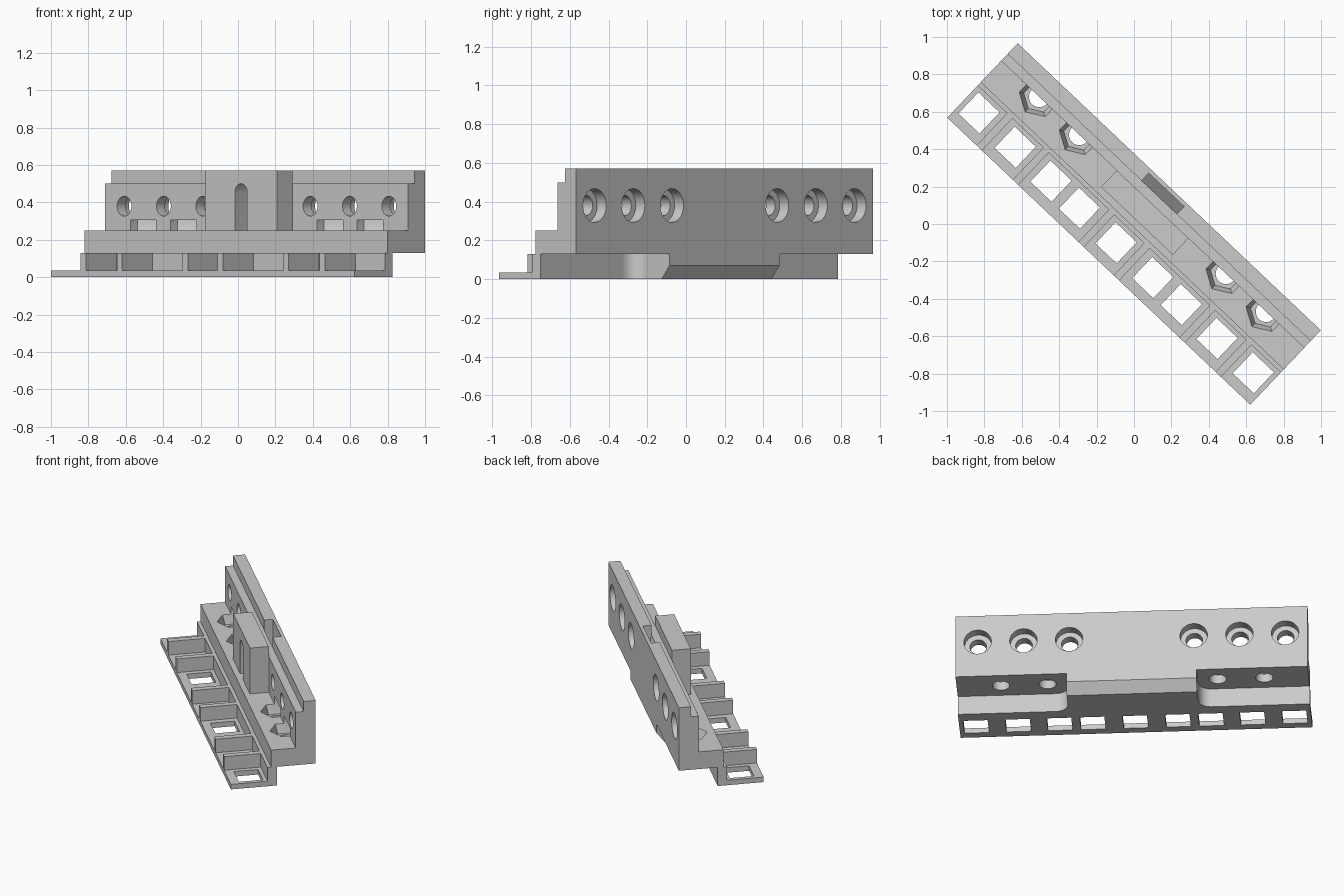
import bpy, bmesh, math
from mathutils import Vector

if "Cube" in bpy.data.objects:
    bpy.data.objects.remove(bpy.data.objects["Cube"])

ANGLE = math.radians(-43.45)   # the rail lies diagonally; all parts use its local frame
HALF = 1.116                   # half length along the rail

grey = bpy.data.materials.new("plain_grey")
grey.diffuse_color = (0.6, 0.6, 0.6, 1)
grey.use_nodes = True
grey.node_tree.nodes["Principled BSDF"].inputs["Base Color"].default_value = grey.diffuse_color


def make(name, rings):
    """Solid lofted through matching rings of points."""
    bm = bmesh.new()
    loops = [[bm.verts.new(p) for p in ring] for ring in rings]
    n = len(loops[0])
    bm.faces.new(loops[0])
    bm.faces.new(loops[-1][::-1])
    for a, b in zip(loops, loops[1:]):
        for i in range(n):
            j = (i + 1) % n
            bm.faces.new((a[i], b[i], b[j], a[j]))
    bmesh.ops.recalc_face_normals(bm, faces=bm.faces)
    mesh = bpy.data.meshes.new(name)
    bm.to_mesh(mesh)
    bm.free()
    mesh.materials.append(grey)
    ob = bpy.data.objects.new(name, mesh)
    ob.rotation_euler.z = ANGLE
    bpy.context.collection.objects.link(ob)
    return ob


def along_x(name, profile, x0, x1):
    return make(name, [[(x, y, z) for y, z in profile] for x in (x0, x1)])


def along_y(name, profile, y0, y1):
    return make(name, [[(x, y, z) for x, z in profile] for y in (y0, y1)])


def along_z(name, profile, z0, z1):
    return make(name, [[(x, y, z) for x, y in profile] for z in (z0, z1)])


def box(name, x0, x1, y0, y1, z0, z1):
    return along_x(name, [(y0, z0), (y1, z0), (y1, z1), (y0, z1)], x0, x1)


def ring(cx, cy, r, n, start=0.0):
    return [(cx + r * math.cos(start + math.tau * i / n),
             cy + r * math.sin(start + math.tau * i / n)) for i in range(n)]


def cut(ob, cutters):
    for c in cutters:
        c.hide_render = True
        m = ob.modifiers.new("cut", 'BOOLEAN')
        m.operation = 'DIFFERENCE'
        m.solver = 'EXACT'
        m.object = c
        bpy.context.view_layer.objects.active = ob
        bpy.ops.object.modifier_apply(modifier=m.name)
        bpy.data.objects.remove(c)


def smooth(ob):
    bpy.ops.object.select_all(action='DESELECT')
    ob.select_set(True)
    bpy.context.view_layer.objects.active = ob
    bpy.ops.object.shade_smooth_by_angle(angle=math.radians(30))


# Main stepped body
body = along_x("stepped_body", [
    (-.037, 0), (.023, 0), (.023, .13), (.274, .13), (.274, .57), (.196, .57),
    (.196, .5), (.145, .5), (.145, .25), (-.014, .25), (-.014, .13), (-.037, .13)],
    -HALF, HALF)

cutters = []
for side in (-1, 1):
    # Counterbored screw holes through the upright wall
    for x in (.395, .685, .975):
        cutters.append(along_y("screw_hole", ring(side * x, .38, .053, 32), .1, .3))
        cutters.append(along_y("counterbore", ring(side * x, .38, .087, 32), .21, .3))
    # Tapered hexagonal nut pockets with bolt holes in the shelf
    for x in (.54, .835):
        levels = ((.19, .085), (.25, .11), (.305, .11))
        cutters.append(make("nut_pocket", [
            [(px, py, z) for px, py in ring(side * x, .145, r, 6, math.pi / 6)]
            for z, r in levels]))
        cutters.append(along_z("bolt_hole", ring(side * x, .145, .055, 32), .1, .22))
# Ramped pit in the top of the wall
cutters.append(along_x("pit", [(.196, .6), (.252, .6), (.252, .25), (.196, .5)], -.13, .13))
cut(body, cutters)
smooth(body)

# Central lug with an arched slot in its front
lug = box("central_lug", -.264, .264, .023, .145, .25, .57)
arch = [(.045 * math.cos(math.pi * i / 12), .455 + .045 * math.sin(math.pi * i / 12))
        for i in range(13)]
cut(lug, [along_y("slot", [(.045, .2)] + arch + [(-.045, .2)], 0, .125)])
smooth(lug)

# Foot under the middle, chamfered at the back
along_x("middle_foot", [(.023, 0), (.218, 0), (.274, .07), (.274, .13), (.023, .13)],
        -.413, .413)

# Concave fillets between the foot and the lower wall
R = .08
for side in (-1, 1):
    pts = [(.413, .023)] + [(.413 + R - R * math.sin(t), .023 + R - R * math.cos(t))
                            for t in [math.pi / 2 * i / 8 for i in range(9)]]
    smooth(along_z("foot_fillet", [(side * x, y) for x, y in pts], 0, .13))

# Windowed base strip
strip = box("base_strip", -HALF, HALF, -.274, -.037, 0, .035)
cut(strip, [box("window", x - .078, x + .078, -.217, -.061, -.1, .1)
            for x in (-1.01, -.743, -.48, -.27, 0, .27, .48, .743, 1.01)])

# Upright ribs between windows
for side in (-1, 1):
    for x in (.13, .613, .88):
        box("rib", side * x - .02, side * x + .02, -.274, -.037, .035, .13)
